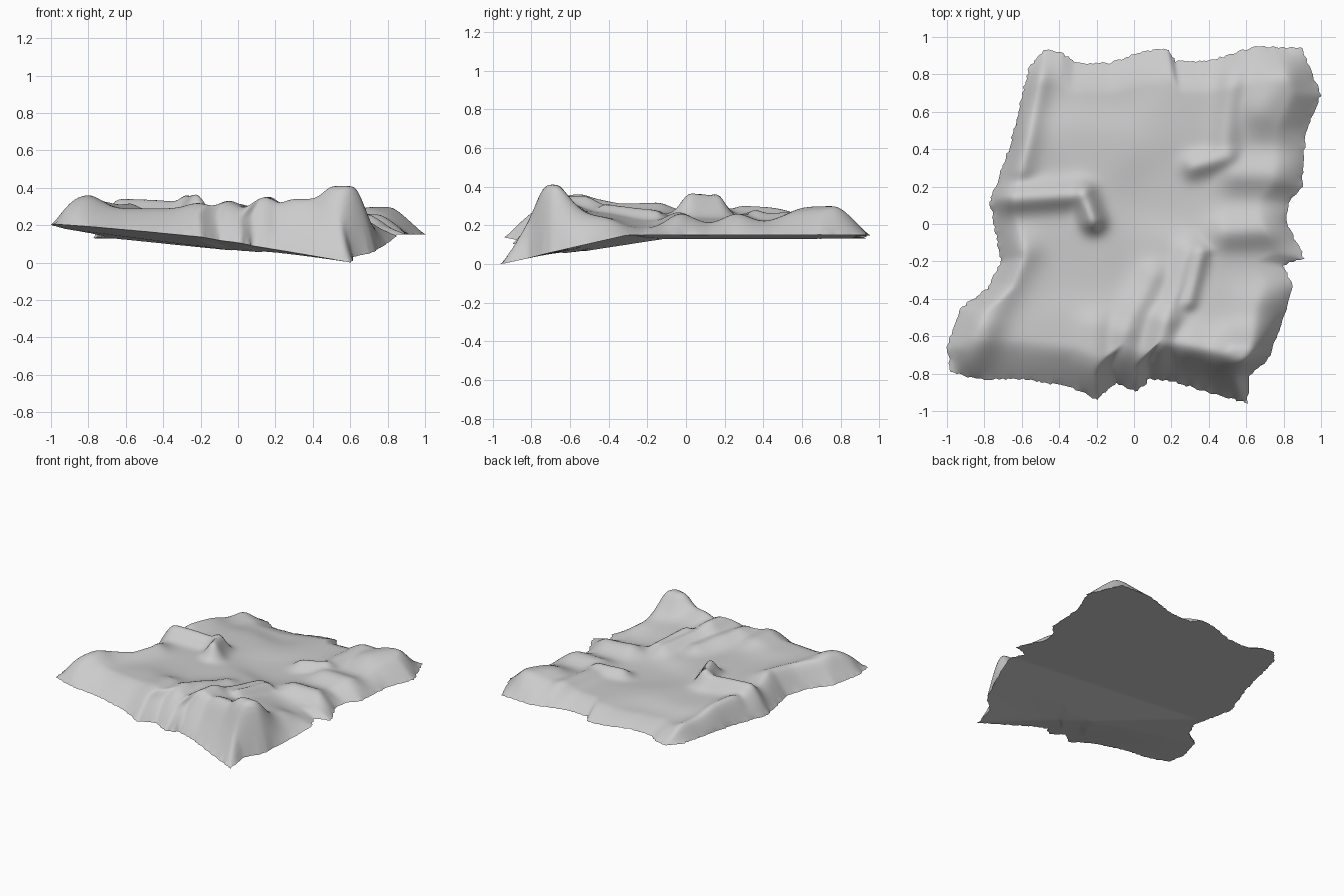
import bpy, bmesh, math, random
from mathutils import Vector

if "Cube" in bpy.data.objects:
    bpy.data.objects.remove(bpy.data.objects["Cube"])

random.seed(4)
N = 110

# Outline of the patch, one run of points per side
FRONT = [(-.98, -.79), (-.84, -.83), (-.6, -.83), (-.34, -.87), (-.2, -.94), (-.1, -.85),
         (.02, -.90), (.08, -.83), (.2, -.84), (.61, -.96)]
BACK = [(-.56, .84), (-.48, .93), (-.38, .92), (-.32, .86), (-.13, .86), (.05, .92),
        (.18, .94), (.22, .87), (.4, .87), (.65, .95), (.90, .94)]
LEFT = [(-.98, -.79), (-1, -.65), (-.93, -.45), (-.78, -.34), (-.71, -.2), (-.77, .12),
        (-.67, .4), (-.56, .84)]
RIGHT = [(.61, -.96), (.61, -.82), (.73, -.71), (.85, -.34), (.80, -.22), (.91, -.18), (.82, 0),
         (.82, .1), (.90, .2), (.92, .5), (1, .69), (.90, .94)]


def resample(pts):
    """Even steps along a polyline."""
    p = [Vector(q) for q in pts]
    lens = [(b - a).length for a, b in zip(p, p[1:])]
    total, out = sum(lens), []
    for i in range(N + 1):
        s, k = total * i / N, 0
        while k < len(lens) - 1 and s > lens[k]:
            s -= lens[k]
            k += 1
        out.append(p[k].lerp(p[k + 1], min(1, s / lens[k])))
    return out


front, back, left, right = map(resample, (FRONT, BACK, LEFT, RIGHT))


def plan(i, j):
    """Coons patch between the four sides, frayed on the rim only."""
    u, v = i / N, j / N
    p = front[i] * (1 - v) + back[i] * v + left[j] * (1 - u) + right[j] * u
    p = p - (front[0] * (1 - u) * (1 - v) + front[N] * u * (1 - v)
             + back[0] * (1 - u) * v + back[N] * u * v)
    if (i in (0, N)) != (j in (0, N)):
        p += Vector((random.uniform(-.006, .006), random.uniform(-.006, .006)))
    return p


def underside(x, y):
    """Three nearly flat planes, dipping to the front right corner."""
    a = -.135 * (x - .6) - .05 * (y + .95)
    b = .04 * (x - .6) + .215 * (y + .95)
    c = .138 + .013 * x
    return max(a, min(b, c), 0)


# Broad level of the top: x, y, z
LEVELS = [(-.9, -.6, .30), (-.4, -.62, .29), (.05, -.6, .28), (.35, -.55, .27), (-.65, -.25, .28),
          (-.3, -.2, .26), (.1, -.2, .24), (.65, -.45, .25), (.7, -.25, .18), (.2, .15, .20),
          (-.6, .35, .26), (-.25, .4, .235), (.7, .2, .21), (.3, .65, .22), (-.1, .75, .19),
          (-.5, .75, .20), (.8, .75, .26)]

# Folds: start, end, height, width (below zero for troughs)
FOLDS = [
    ((-.90, -.9), (-.80, -.55), .055, .10), ((-.80, -.55), (-.60, -.15), .045, .09),
    ((-.22, -.95), (-.2, -.55), .035, .09),
    ((-.09, -.9), (-.05, -.58), .045, .08), ((-.05, -.58), (.1, -.28), .04, .08),
    ((.10, -.9), (.17, -.52), .075, .08), ((.17, -.52), (.3, -.15), .045, .07),
    ((.29, -.42), (.36, -.15), .05, .04),
    ((-.76, .13), (-.30, .16), .085, .07), ((-.27, .16), (-.22, .02), .12, .06),
    ((-.62, .3), (-.52, .8), .05, .08),
    ((.32, .31), (.5, .36), .06, .06), ((.48, .36), (.53, .88), .045, .07),
    ((.5, -.04), (.85, -.03), .06, .09), ((.55, .27), (.88, .26), .05, .09),
    ((.68, .62), (.84, .85), .04, .12),
    ((.54, -.70), (.76, -.68), .17, .12), ((.3, -.66), (.54, -.70), .075, .11)]


def seg_dist(p, a, b):
    a, b = Vector(a), Vector(b)
    d = b - a
    t = max(0, min(1, (p - a).dot(d) / d.length_squared))
    return (p - a - d * t).length


def top(p):
    w = [1 / ((p.x - x) ** 2 + (p.y - y) ** 2 + .02) ** 2 for x, y, z in LEVELS]
    z = sum(k * q[2] for k, q in zip(w, LEVELS)) / sum(w)
    # soft maximum keeps meeting folds from piling up
    lifts = [h * math.exp(-(seg_dist(p, a, b) / r) ** 2) for a, b, h, r in FOLDS]
    return min(z + sum(h ** 3 for h in lifts) ** (1 / 3), .41)


def fade(t, width, power=1.4):
    t = min(1, t / width)
    return 1 - (1 - t) ** power


# Closed skin: folded top over a smooth underside, joined at the rim
bm = bmesh.new()
tops, bottoms = {}, {}
for i in range(N + 1):
    for j in range(N + 1):
        p = plan(i, j)
        low = underside(p.x, p.y)
        u, v = i / N, j / N
        rim = i in (0, N) or j in (0, N)
        near = max(0, 1 - v / .25)      # steeper sides toward the front
        f = fade(u, .09 - .05 * near) * fade(v, .12, 1.6)
        f *= fade(1 - u, .09 - .07 * near) * fade(1 - v, .09)
        low += .03 * math.sin(math.pi * u) * max(0, 1 - v / .2)
        tops[i, j] = bm.verts.new((p.x, p.y, low + (top(p) - low) * f))
        bottoms[i, j] = tops[i, j] if rim else bm.verts.new((p.x, p.y, low))
for i in range(N):
    for j in range(N):
        ring = [(i, j), (i + 1, j), (i + 1, j + 1), (i, j + 1)]
        bm.faces.new([tops[k] for k in ring])
        lower = [bottoms[k] for k in reversed(ring)]
        if not bm.faces.get(lower):
            bm.faces.new(lower)

# Ease the folds together, leaving the rim where it is
inner = [tops[k] for k in tops if tops[k] is not bottoms[k]]
for _ in range(3):
    bmesh.ops.smooth_vert(bm, verts=inner, factor=.5, use_axis_x=True, use_axis_y=True, use_axis_z=True)

mesh = bpy.data.meshes.new("crumpled_ground_patch")
bm.to_mesh(mesh)
bm.free()
patch = bpy.data.objects.new("crumpled_ground_patch", mesh)
bpy.context.collection.objects.link(patch)
bpy.context.view_layer.objects.active = patch
patch.select_set(True)
bpy.ops.object.shade_smooth_by_angle(angle=math.radians(60))
